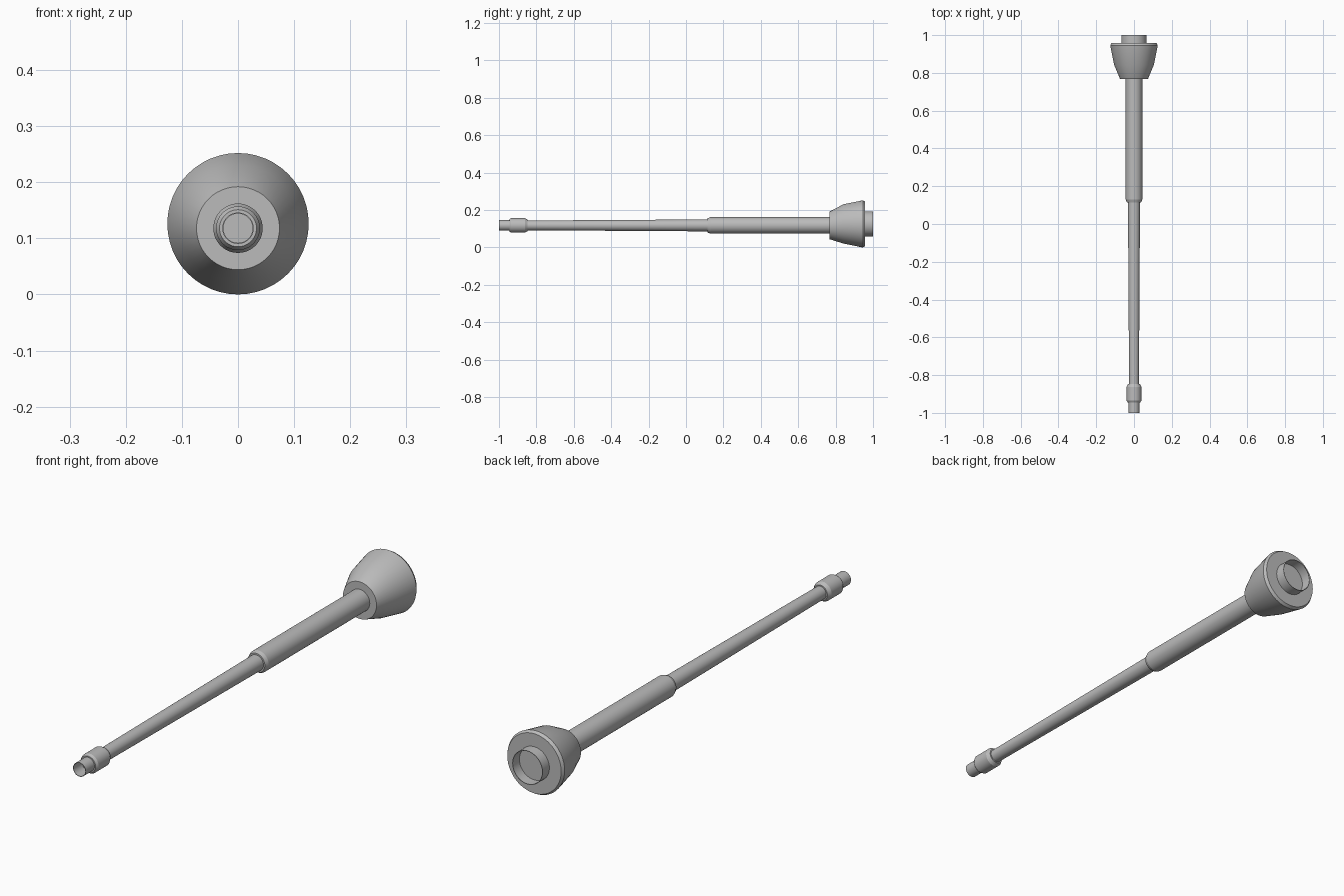
import bpy, bmesh, math

if "Cube" in bpy.data.objects:
    bpy.data.objects.remove(bpy.data.objects["Cube"])

SEG = 48
AXIS = 0.118   # height of the tube axis
BELL = 0.126   # height of the wide bell end axis

metal = bpy.data.materials.new("grey metal")
metal.diffuse_color = (0.5, 0.5, 0.5, 1)
metal.use_nodes = True
metal.node_tree.nodes["Principled BSDF"].inputs["Base Color"].default_value = metal.diffuse_color


def lathe(name, profile):
    """Join rings given as (y, radius, centre height); radius 0 closes an end."""
    bm = bmesh.new()
    rings = []
    for y, r, z in profile:
        if r == 0:
            rings.append([bm.verts.new((0, y, z))] * SEG)
        else:
            rings.append([bm.verts.new((r * math.cos(a), y, z + r * math.sin(a)))
                          for a in (2 * math.pi * i / SEG for i in range(SEG))])
    for a, b in zip(rings, rings[1:]):
        for i in range(SEG):
            j = (i + 1) % SEG
            bm.faces.new(list(dict.fromkeys((a[i], a[j], b[j], b[i]))))
    bmesh.ops.recalc_face_normals(bm, faces=bm.faces)
    mesh = bpy.data.meshes.new(name)
    bm.to_mesh(mesh)
    bm.free()
    mesh.materials.append(metal)
    ob = bpy.data.objects.new(name, mesh)
    bpy.context.collection.objects.link(ob)
    bpy.ops.object.select_all(action='DESELECT')
    ob.select_set(True)
    bpy.context.view_layer.objects.active = ob
    bpy.ops.object.shade_smooth_by_angle(angle=math.radians(20))
    return ob


def straight(name, points):
    return lathe(name, [(y, r, AXIS) for y, r in points])


# hollow tip
straight("tip_nozzle", [(-0.94, 0), (-0.94, 0.026), (-1.0, 0.026), (-1.0, 0.028),
                        (-0.935, 0.028), (-0.935, 0)])
# collar with bevelled ends
straight("collar", [(-0.945, 0), (-0.945, 0.033), (-0.935, 0.039), (-0.862, 0.039),
                    (-0.847, 0.031), (-0.847, 0)])
# slim tapered tube
straight("slim_tube", [(-0.86, 0), (-0.86, 0.026), (0.13, 0.032), (0.13, 0)])
# thick tube
straight("thick_tube", [(0.115, 0), (0.115, 0.038), (0.13, 0.044), (0.78, 0.044),
                        (0.78, 0)])
# flared bell, slightly off centre at the wide end
lathe("bell", [(0.768, 0, AXIS), (0.768, 0.074, AXIS), (0.842, 0.105, BELL),
               (0.945, 0.126, BELL), (0.957, 0.119, BELL), (0.957, 0, BELL)])
# hollow rear socket
lathe("rear_socket", [(0.95, 0, BELL), (0.95, 0.067, BELL), (1.0, 0.067, BELL),
                      (1.0, 0.065, BELL), (0.9575, 0.065, BELL), (0.9575, 0, BELL)])
